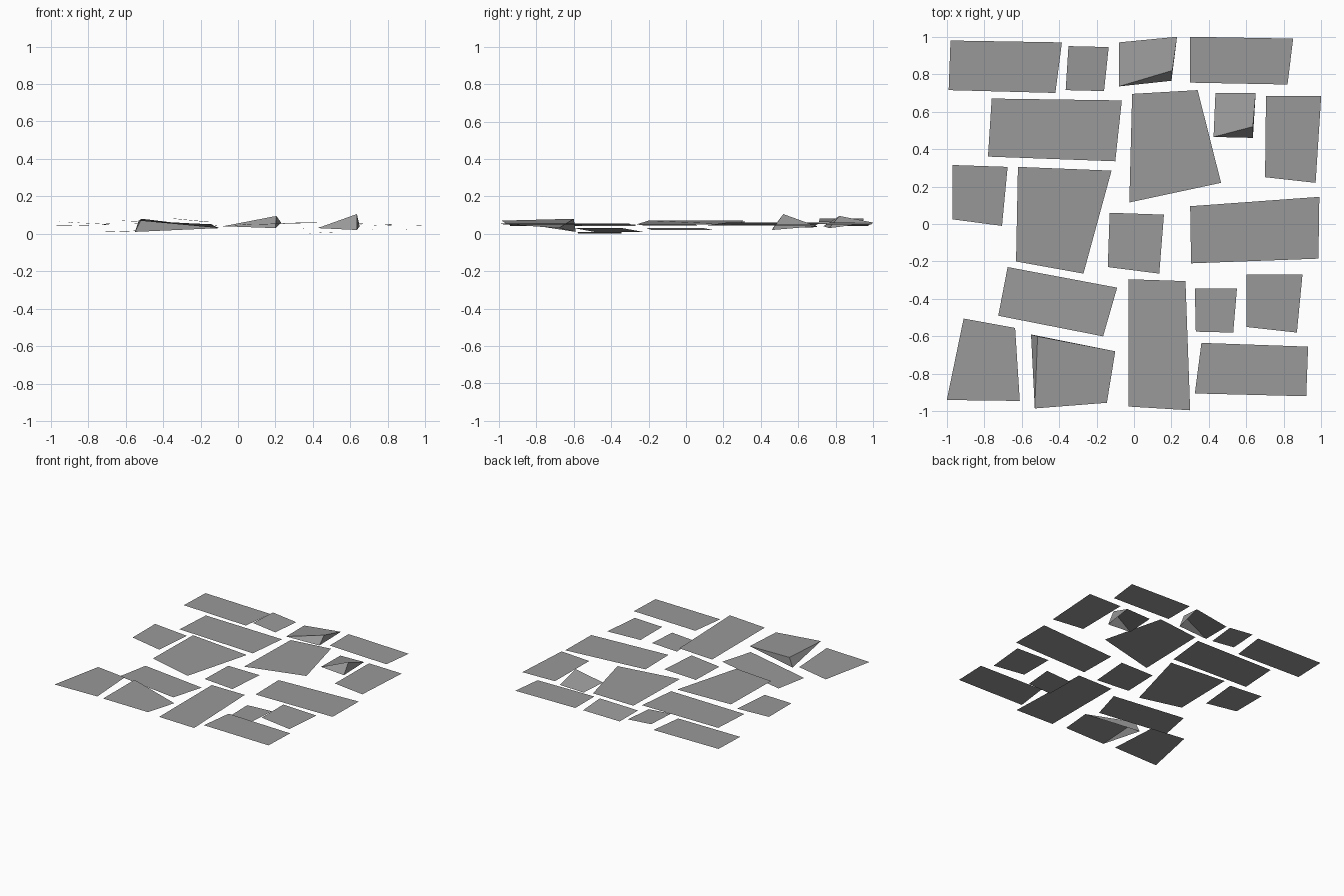
import bpy
import math

stone = bpy.data.materials.new("dark_stone")
stone.diffuse_color = (.32, .32, .32, 1)


def sheet(name, verts, faces):
    me = bpy.data.meshes.new(name)
    me.from_pydata(verts, [], faces)
    me.update()
    me.materials.append(stone)
    me.shade_smooth()
    me.set_sharp_from_angle(angle=math.radians(30))
    ob = bpy.data.objects.new(name, me)
    bpy.context.collection.objects.link(ob)
    return ob


def slab(name, heights, bl, br, tr, tl):
    """Thin flat paving slab; heights = left edge z, right edge z."""
    l, r = heights
    sheet(name, [(*bl, l), (*br, r), (*tr, r), (*tl, l)], [(0, 1, 2, 3)])


def lifted_slab(name, before, peak, after, far, low):
    """Slab with one raised corner, closed below it by two slanted triangles."""
    sheet(name, [before, peak, after, far, low],
          [(0, 1, 2, 3), (0, 4, 1), (4, 2, 1)])


# Back row
slab("slab_back_left", (.06, .052), (-.99, .715), (-.42, .70), (-.385, .97), (-.98, .98))
slab("slab_back_small", (.082, .062), (-.365, .715), (-.16, .71), (-.135, .945), (-.35, .95))
slab("slab_back_right", (.06, .05), (.30, .755), (.82, .745), (.85, .99), (.30, 1.0))

# Second row
slab("slab_second_long", (.055, .05), (-.78, .36), (-.10, .335), (-.065, .66), (-.76, .67))
slab("slab_second_large", (.045, .06), (-.025, .115), (.465, .22), (.34, .715), (-.01, .695))
slab("slab_second_right", (.05, .045), (.70, .25), (.97, .22), (1.0, .685), (.705, .685))

# Middle row
slab("slab_middle_left", (.065, .05), (-.97, .025), (-.705, -.01), (-.675, .305), (-.97, .315))
slab("slab_middle_large", (.07, .05), (-.63, -.20), (-.27, -.265), (-.12, .285), (-.62, .305))
slab("slab_middle_small", (.045, .05), (-.14, -.23), (.135, -.265), (.16, .05), (-.13, .06))
slab("slab_middle_right", (.03, .02), (.305, -.21), (.985, -.185), (.99, .145), (.30, .095))

# Fourth row
slab("slab_fourth_left", (.01, .03), (-.725, -.49), (-.165, -.60), (-.09, -.34), (-.675, -.23))
slab("slab_fourth_small", (.0, .01), (.33, -.575), (.53, -.58), (.55, -.345), (.325, -.345))
slab("slab_fourth_right", (.05, .04), (.60, -.55), (.87, -.58), (.90, -.27), (.60, -.27))

# Front row
slab("slab_front_left", (.042, .05), (-1.0, -.94), (-.61, -.945), (-.635, -.555), (-.91, -.505))
slab("slab_front_tall", (.05, .055), (-.03, -.975), (.30, -.995), (.275, -.305), (-.03, -.295))
slab("slab_front_right", (.05, .05), (.325, -.905), (.92, -.92), (.93, -.655), (.36, -.635))

# Slabs with a lifted corner
lifted_slab("lifted_slab_back", (-.08, .735, .04), (.205, .82, .095), (.23, 1.0, .06),
            (-.08, .97, .04), (.20, .765, .03))
lifted_slab("lifted_slab_small", (.425, .465, .03), (.635, .52, .105), (.65, .70, .04),
            (.435, .70, .035), (.635, .46, .02))
lifted_slab("lifted_slab_front", (-.10, -.68, .03), (-.515, -.60, .08), (-.53, -.985, .07),
            (-.145, -.955, .05), (-.55, -.59, .01))
